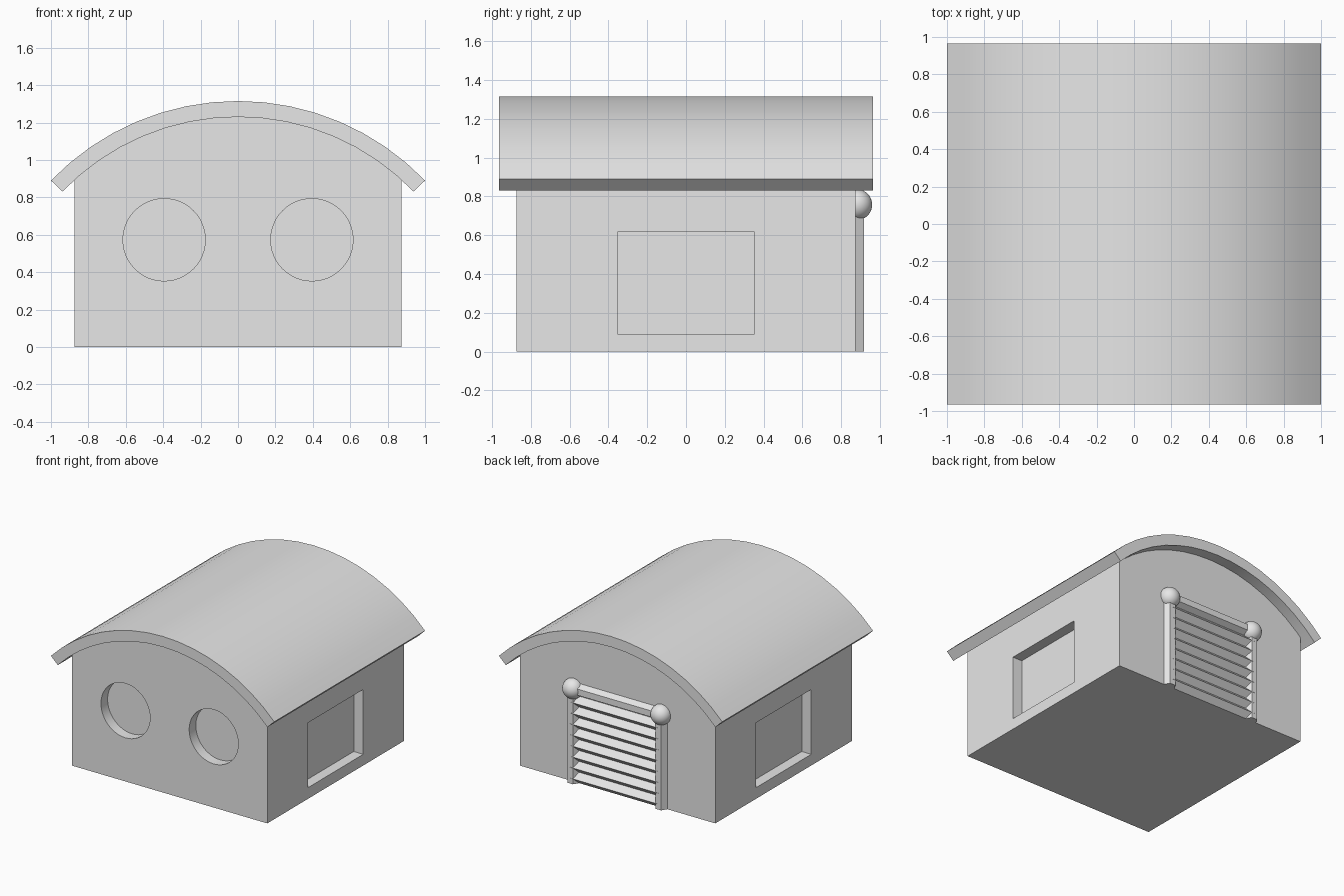
import bpy, bmesh, math
from mathutils import Matrix

cube = bpy.data.objects.get("Cube")
if cube:
    bpy.data.objects.remove(cube, do_unlink=True)

grey = bpy.data.materials.new("light_grey")
grey.use_nodes = True
COLOUR = (0.8, 0.8, 0.8, 1)
grey.diffuse_color = COLOUR
grey.node_tree.nodes["Principled BSDF"].inputs["Base Color"].default_value = COLOUR

ARC_Z = -0.074          # height of the roof arc's centre
HALF = 0.875            # half width and half length of the walls
DOOR_X, RAIL_Z = 0.395, 0.757


def finish(bm, name, smooth=None):
    bmesh.ops.recalc_face_normals(bm, faces=bm.faces)
    mesh = bpy.data.meshes.new(name)
    bm.to_mesh(mesh)
    bm.free()
    mesh.materials.append(grey)
    obj = bpy.data.objects.new(name, mesh)
    bpy.context.collection.objects.link(obj)
    bpy.ops.object.select_all(action='DESELECT')
    obj.select_set(True)
    bpy.context.view_layer.objects.active = obj
    if smooth:
        bpy.ops.object.shade_smooth_by_angle(angle=math.radians(smooth))
    return obj


def arc(radius, half_angle, steps=16):
    angles = [half_angle * (2 * i / steps - 1) for i in range(steps + 1)]
    return [(radius * math.sin(a), ARC_Z + radius * math.cos(a)) for a in angles]


def extrude_profile(name, points, half_length, smooth=None):
    """Extrude an x-z outline along y."""
    bm = bmesh.new()
    face = bm.faces.new([bm.verts.new((x, -half_length, z)) for x, z in points])
    result = bmesh.ops.extrude_face_region(bm, geom=[face])
    moved = [g for g in result["geom"] if isinstance(g, bmesh.types.BMVert)]
    bmesh.ops.translate(bm, verts=moved, vec=(0, 2 * half_length, 0))
    return finish(bm, name, smooth)


def bar(name, sides, radius, length, centre, axis, turn):
    """Prism with regular cross-section along the z or x axis."""
    bm = bmesh.new()
    spin = Matrix.Rotation(math.radians(turn), 4, 'Z')
    lay = Matrix.Rotation(math.pi / 2, 4, 'Y') if axis == 'X' else Matrix()
    bmesh.ops.create_cone(bm, cap_ends=True, segments=sides, radius1=radius, radius2=radius,
                          depth=length, matrix=Matrix.Translation(centre) @ lay @ spin)
    return finish(bm, name)


def cut(target, cutter):
    mod = target.modifiers.new("recess", 'BOOLEAN')
    mod.operation = 'DIFFERENCE'
    mod.solver = 'EXACT'
    mod.object = cutter
    bpy.context.view_layer.objects.active = target
    bpy.ops.object.modifier_apply(modifier=mod.name)
    bpy.data.objects.remove(cutter, do_unlink=True)


# Walls, with the arched top tucked inside the roof shell
wall_r = 1.345
walls = extrude_profile("walls", [(-HALF, 0)] + arc(wall_r, math.asin(HALF / wall_r)) + [(HALF, 0)], HALF)

# Recessed round front windows and rectangular side windows
DEPTH = 0.085
for side in (-1, 1):
    bm = bmesh.new()
    place = Matrix.Translation((side * DOOR_X, -HALF, 0.573)) @ Matrix.Rotation(math.pi / 2, 4, 'X')
    bmesh.ops.create_cone(bm, cap_ends=True, segments=48, radius1=0.22, radius2=0.22,
                          depth=2 * DEPTH, matrix=place)
    cut(walls, finish(bm, "round_cutter"))
    bm = bmesh.new()
    place = Matrix.Translation((side * HALF, 0, 0.353)) @ Matrix.Diagonal((2 * DEPTH, 0.705, 0.525, 1))
    bmesh.ops.create_cube(bm, size=1, matrix=place)
    cut(walls, finish(bm, "window_cutter"))
bpy.ops.object.select_all(action='DESELECT')
walls.select_set(True)
bpy.ops.object.shade_smooth_by_angle(angle=math.radians(30))

# Curved roof shell
outer_r, inner_r = 1.389, 1.304
spread = math.asin(1 / outer_r)
extrude_profile("roof", arc(outer_r, spread) + arc(inner_r, spread)[::-1], 0.965, 30)

# Door posts with ball caps
for side, label in ((1, "left"), (-1, "right")):
    bar(label + "_door_post", 6, 0.05, RAIL_Z, (side * DOOR_X, HALF, RAIL_Z / 2), 'Z', 30)
    bm = bmesh.new()
    bmesh.ops.create_uvsphere(bm, u_segments=32, v_segments=16, radius=0.08,
                              matrix=Matrix.Translation((side * DOOR_X, 0.88, RAIL_Z)))
    finish(bm, label + "_post_ball", 40)

# Door rail and slats
bar("door_rail", 6, 0.05, 2 * DOOR_X, (0, HALF, RAIL_Z), 'X', 30)
PITCH = 0.088
for i in range(8):
    bar(f"door_slat_{i + 1}", 4, PITCH / 2, 2 * DOOR_X, (0, HALF, PITCH * (i + 0.5)), 'X', 0)
